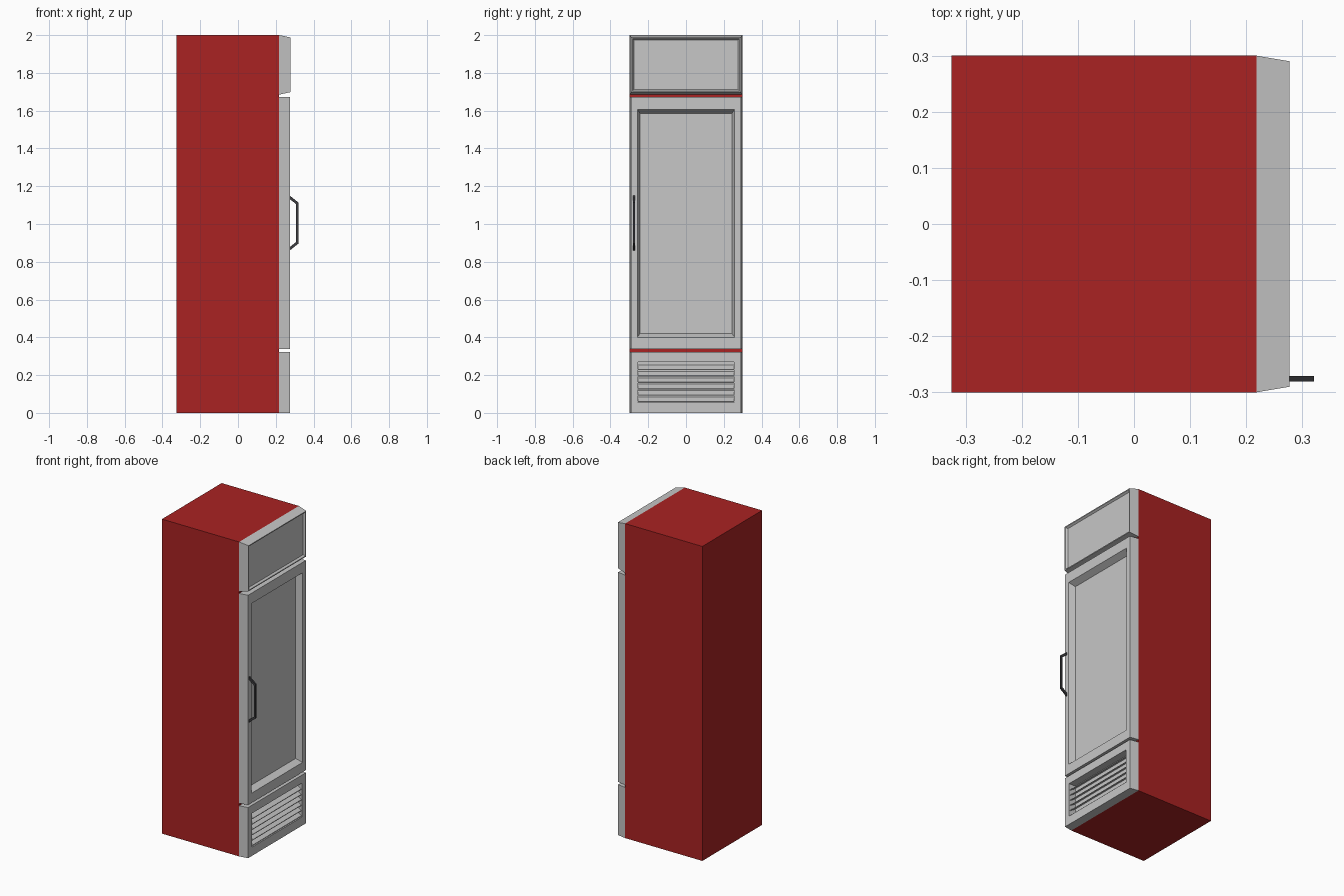
import bpy, bmesh
from mathutils import Vector

old = bpy.data.objects.get("Cube")
if old:
    bpy.data.objects.remove(old, do_unlink=True)


def material(name, rgb):
    m = bpy.data.materials.new(name)
    m.use_nodes = True
    m.diffuse_color = (*rgb, 1)
    m.node_tree.nodes["Principled BSDF"].inputs["Base Color"].default_value = (*rgb, 1)
    return m


red = material("cabinet red", (0.40, 0.016, 0.016))
grey = material("light grey", (0.57, 0.57, 0.57))
dark = material("dark grey", (0.045, 0.045, 0.05))


def finish(name, bm, mat):
    bmesh.ops.recalc_face_normals(bm, faces=bm.faces)
    mesh = bpy.data.meshes.new(name)
    bm.to_mesh(mesh)
    bm.free()
    mesh.materials.append(mat)
    obj = bpy.data.objects.new(name, mesh)
    bpy.context.collection.objects.link(obj)
    return obj


def stepped_panel(name, rings, mat):
    """Bridge rectangles (x, half width, bottom, top) and cap both ends."""
    bm = bmesh.new()
    loops = [[bm.verts.new((x, y, z)) for y, z in
              ((-w, lo), (w, lo), (w, hi), (-w, hi))] for x, w, lo, hi in rings]
    for a, b in zip(loops, loops[1:]):
        for i in range(4):
            j = (i + 1) % 4
            bm.faces.new((a[i], a[j], b[j], b[i]))
    bm.faces.new(loops[0])
    bm.faces.new(loops[-1])
    return finish(name, bm, mat)


BACK, SEAM, FRONT = -0.325, 0.218, 0.274

# Cabinet body
stepped_panel("cabinet", [(BACK, 0.3, 0, 2), (SEAM, 0.3, 0, 2)], red)

# Header panel with shallow recessed face
stepped_panel("header_panel", [
    (SEAM, 0.3, 1.685, 2), (0.277, 0.29, 1.698, 1.988),
    (0.277, 0.284, 1.704, 1.982), (0.265, 0.276, 1.712, 1.974)], grey)

# Door with deep sloped window recess
stepped_panel("door", [
    (SEAM, 0.3, 0.338, 1.672), (FRONT, 0.29, 0.338, 1.672),
    (FRONT, 0.258, 0.4, 1.606), (0.235, 0.243, 0.42, 1.586)], grey)

# Lower panel with vent opening
stepped_panel("lower_panel", [
    (SEAM, 0.3, 0, 0.322), (FRONT, 0.29, 0, 0.322),
    (FRONT, 0.253, 0.055, 0.27), (0.228, 0.253, 0.055, 0.27)], grey)

# Tilted vent slats
for i in range(6):
    z = 0.068 + i * 0.034
    bm = bmesh.new()
    profile = ((0.232, z + 0.016), (0.268, z - 0.007),
               (0.268, z - 0.011), (0.232, z + 0.012))
    face = bm.faces.new([bm.verts.new((x, -0.253, h)) for x, h in profile])
    ext = bmesh.ops.extrude_face_region(bm, geom=[face])
    bmesh.ops.translate(bm, vec=(0, 0.506, 0),
                        verts=[v for v in ext["geom"] if isinstance(v, bmesh.types.BMVert)])
    finish(f"vent_slat_{i + 1}", bm, grey)

# Bent door handle: a flat bar following a trapezoid
outer = [(FRONT, 0.86), (0.321, 0.897), (0.321, 1.113), (FRONT, 1.15)]
inner = [(FRONT, 0.878), (0.308, 0.905), (0.308, 1.105), (FRONT, 1.132)]
bm = bmesh.new()
sections = [[bm.verts.new(Vector((x, y, z))) for (x, z), y in
             ((o, -0.281), (o, -0.271), (n, -0.271), (n, -0.281))]
            for o, n in zip(outer, inner)]
for a, b in zip(sections, sections[1:]):
    for i in range(4):
        j = (i + 1) % 4
        bm.faces.new((a[i], a[j], b[j], b[i]))
bm.faces.new(sections[0])
bm.faces.new(sections[-1])
finish("door_handle", bm, dark)
